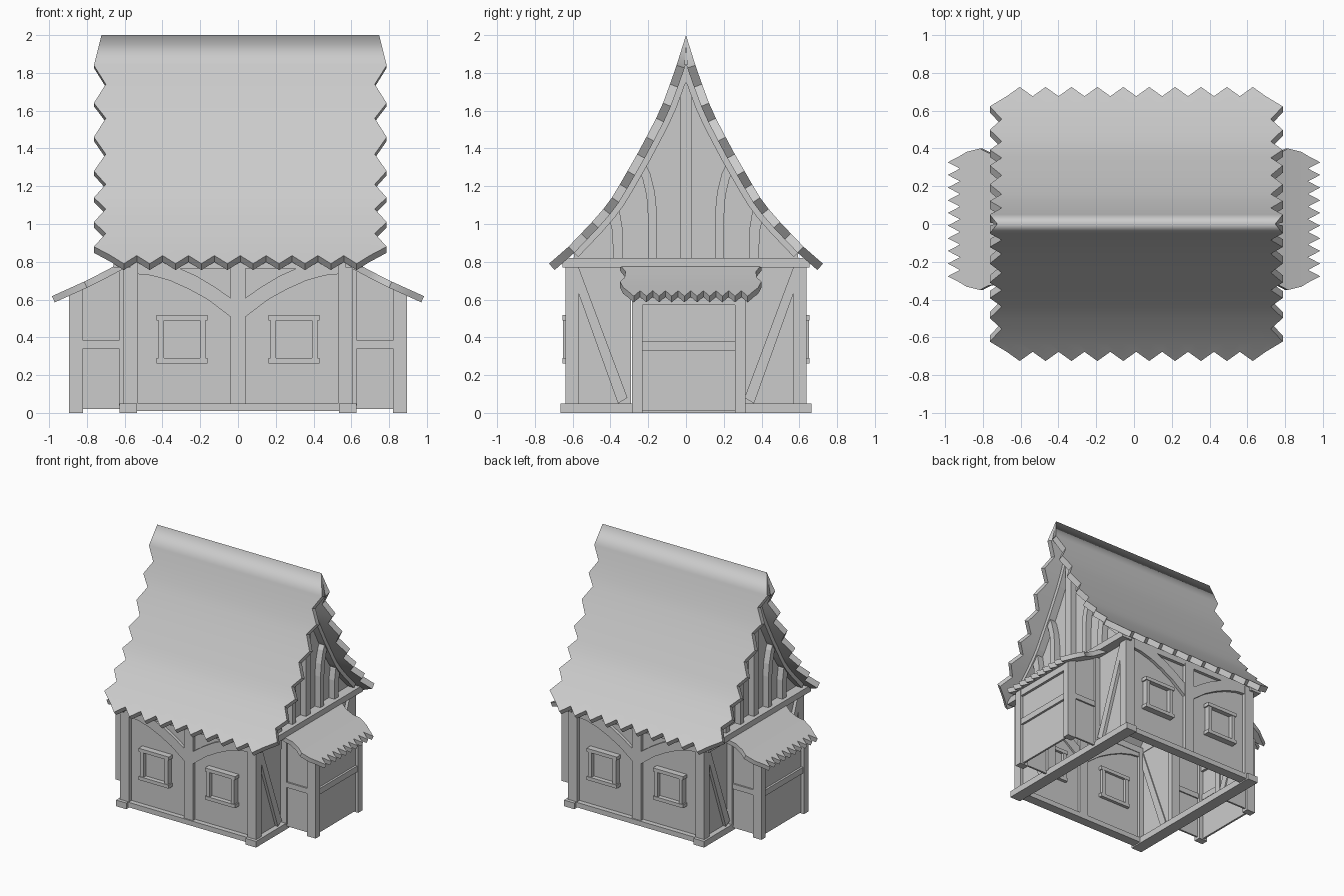
import bpy, bmesh, math
from mathutils import Vector

if "Cube" in bpy.data.objects:
    bpy.data.objects.remove(bpy.data.objects["Cube"])


def finish(name, bm, mirror="", dy=0.0, smooth=False):
    bmesh.ops.recalc_face_normals(bm, faces=bm.faces)
    me = bpy.data.meshes.new(name)
    bm.to_mesh(me)
    bm.free()
    ob = bpy.data.objects.new(name, me)
    bpy.context.collection.objects.link(ob)
    ob.location.y = dy
    if mirror:
        m = ob.modifiers.new("mirror", 'MIRROR')
        m.use_axis = ['x' in mirror, 'y' in mirror, False]
        m.merge_threshold = 0.0005
    if smooth:
        bpy.ops.object.select_all(action='DESELECT')
        ob.select_set(True)
        bpy.context.view_layer.objects.active = ob
        bpy.ops.object.shade_smooth_by_angle(angle=math.radians(25))
    return ob


def prism(name, pts, axis, lo, hi, mirror="", dy=0.0):
    """Extrude a 2D outline along x (pts are y,z) or along y (pts are x,z)."""
    bm = bmesh.new()
    put = (lambda p, d: (d, *p)) if axis == 'x' else (lambda p, d: (p[0], d, p[1]))
    a = [bm.verts.new(put(p, lo)) for p in pts]
    b = [bm.verts.new(put(p, hi)) for p in pts]
    bm.faces.new(a)
    bm.faces.new(b)
    for i in range(len(a)):
        j = (i + 1) % len(a)
        bm.faces.new((a[i], a[j], b[j], b[i]))
    return finish(name, bm, mirror, dy)


def box(name, x, y, z, mirror="", dy=0.0):
    return prism(name, [(x[0], z[0]), (x[1], z[0]), (x[1], z[1]), (x[0], z[1])],
                 'y', y[0], y[1], mirror, dy)


def offset(path, t):
    """Shift an outward-descending (u,z) path towards its underside by t."""
    out = []
    for i, p in enumerate(path):
        d = (Vector(path[min(i + 1, len(path) - 1)]) - Vector(path[max(i - 1, 0)])).normalized()
        n = Vector((d.y, -d.x))
        out.append(Vector((0, p[1] + t / n.y)) + Vector((p[0], 0)) if i == 0 else Vector(p) + n * t)
    return out


def toothed_roof(name, rows, cols, pull, t, along, centre, mirror, dy=0.0):
    """Thick curved roof sheet; rows are (u, z, half width), the last row is zigzag."""
    path = [Vector(r[:2]) for r in rows]
    back = (path[-2] - path[-1]).normalized() * pull
    under = offset(path, t)
    bm = bmesh.new()

    def layer(line):
        grid = []
        for i, p in enumerate(line):
            row = []
            for j in range(cols + 1):
                q = p + back if i == len(line) - 1 and j % 2 == 0 else p
                v = centre + rows[i][2] * (2 * j / cols - 1)
                row.append(bm.verts.new((v, q.x, q.y) if along == 'x' else (q.x, v, q.y)))
            grid.append(row)
        return grid

    top, low = layer(path), layer(under)
    n = len(path) - 1
    for i in range(n):
        for j in range(cols):
            for g in (top, low):
                bm.faces.new((g[i][j], g[i][j + 1], g[i + 1][j + 1], g[i + 1][j]))
        for j in (0, cols):
            bm.faces.new((top[i][j], top[i + 1][j], low[i + 1][j], low[i][j]))
    for j in range(cols):
        bm.faces.new((top[n][j], top[n][j + 1], low[n][j + 1], low[n][j]))
    return finish(name, bm, mirror, dy, True)


# Main roof: steep flared curve with a tooth at every other row
curve = [(0, 2), (.05, 1.84), (.085, 1.74), (.122, 1.64), (.158, 1.56), (.21, 1.46), (.258, 1.37),
         (.31, 1.28), (.35, 1.21), (.392, 1.14), (.437, 1.08), (.498, 1.01), (.555, .95),
         (.622, .88), (.725, .79)]
rows = [(u, z, .775 if i % 2 else .712) for i, (u, z) in enumerate(curve)]
rows[0] = (0, 2, .735)
rows[-1] = (*curve[-1], .685)
toothed_roof("main_roof", rows, 20, .065, .045, 'x', .012, "y")

# Gable walls and rafters following the underside of the roof
under = [tuple(p) for p in offset(curve, .045)]
inner = [tuple(p) for p in offset(curve, .075)]
side = [p for p in under[:-1] if p[1] > .79]
prism("gable_wall", [(.60, .78)] + side[::-1] + [(-y, z) for y, z in side[1:]] + [(-.60, .78)],
      'x', .565, .58, "x")
prism("gable_rafter", under[:-1] + inner[:-1][::-1], 'x', .58, .64, "xy")

# Gable timbers
box("gable_post", (.57, .63), (-.03, .03), (.81, 1.84), "x")
prism("gable_inner_brace", [(.155, .81), (.155, 1.07), (.165, 1.17), (.19, 1.27), (.232, 1.35),
                            (.262, 1.30), (.23, 1.24), (.209, 1.15), (.202, 1.05), (.202, .81)],
      'x', .57, .63, "xy")
prism("gable_outer_brace", [(.335, .81), (.335, .97), (.35, 1.06), (.392, 1.125), (.425, 1.04),
                            (.405, 1.02), (.39, .96), (.385, .81)], 'x', .57, .63, "xy")
box("tie_beam", (.57, .66), (-.655, .655), (.77, .82), "x")
box("wall_plate", (-.60, .60), (.57, .63), (.765, .815), "y")

# Walls (hollow, open below)
box("front_back_wall", (-.57, .57), (.59, .605), (.03, .78), "y")
box("side_wall", (.57, .585), (.29, .60), (.03, .78), "xy")
box("side_wall_above_door", (.57, .585), (-.29, .29), (.64, .78), "x")

# Sills and posts
box("side_sill", (.535, .627), (-.665, .665), (0, .05), "x")
box("front_back_sill", (-.54, .54), (.57, .645), (.01, .05), "y")
box("corner_post", (.53, .61), (.57, .638), (.04, .80), "xy")
box("middle_post", (-.04, .04), (.57, .635), (.04, .78), "y")

# Curved braces of the long walls, straight braces of the short walls
prism("arched_brace", [(.535, .735), (.46, .728), (.36, .70), (.26, .655), (.16, .60), (.035, .505),
                       (.035, .605), (.12, .665), (.22, .725), (.32, .77), (.535, .77)],
      'y', .575, .63, "xy")
prism("diagonal_brace", [(.57, .775), (.62, .775), (.36, .05), (.31, .08)], 'x', .56, .61, "xy")

# Windows
for s, label in ((-1, "left"), (1, "right")):
    c = .297 * s
    box(label + "_window_head", (c - .135, c + .135), (.565, .655), (.49, .518), "y")
    box(label + "_window_sill", (c - .135, c + .135), (.565, .655), (.262, .29), "y")
    for k in (-1, 1):
        e = c + .11 * k
        box(label + "_window_jamb", (e - .0145, e + .0145), (.567, .65), (.285, .495), "y")
    box(label + "_window_pane", (c - .10, c + .10), (.585, .618), (.285, .495), "y")

# Side porches
d = .014
box("porch_post", (.82, .895), (.245, .30), (0, .655), "xy", d)
box("porch_wall_post", (.56, .63), (.245, .295), (.04, .76), "xy", d)
prism("porch_side_panel", [(.60, .02), (.84, .02), (.84, .66), (.60, .765)],
      'y', .265, .28, "xy", d)
box("porch_side_rail", (.60, .83), (.255, .293), (.34, .382), "xy", d)
box("porch_front_panel", (.855, .87), (-.25, .25), (.01, .64), "x", d)
box("porch_front_rail", (.845, .887), (-.25, .25), (.33, .378), "x", d)
box("porch_lintel", (.835, .89), (-.25, .25), (.57, .645), "x", d)
toothed_roof("porch_roof",
             [(.585, .815, .375), (.64, .785, .375), (.71, .748, .345), (.77, .717, .35), (.815, .695, .374),
              (.885, .663, .357), (.985, .618, .335)], 20, .07, .036, 'y', 0, "x", .025)
